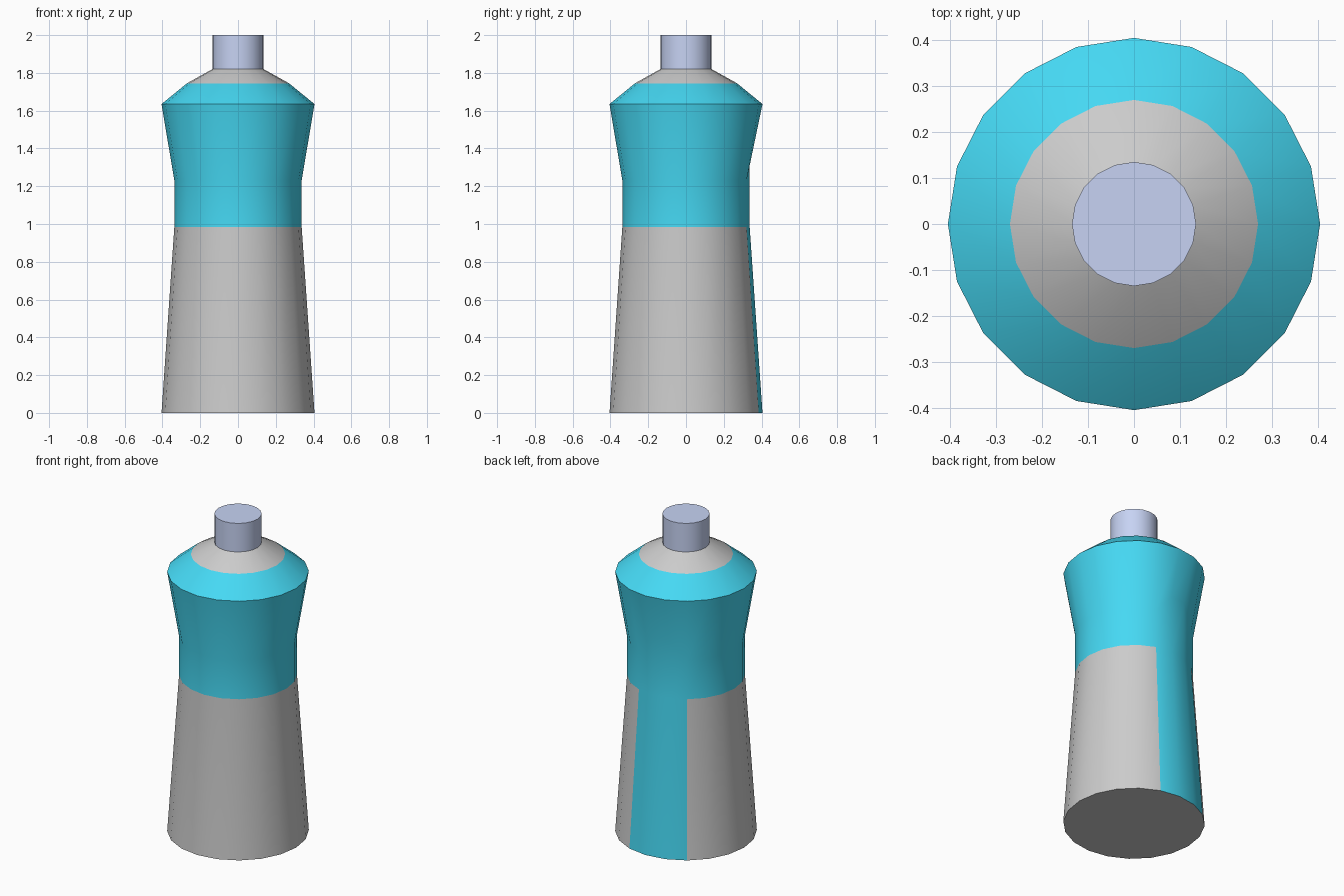
import bpy, bmesh
from math import sin, cos, radians

if "Cube" in bpy.data.objects:
    bpy.data.objects.remove(bpy.data.objects["Cube"])

SIDES = 20
STEP = 360 / SIDES
# Radius and height of each ring, from the base to the neck
PROFILE = [(0.405, 0), (0.337, 0.985), (0.337, 1.23), (0.405, 1.635), (0.27, 1.745), (0.135, 1.82)]
WAIST_RING = 2
BLUE_BANDS = (1, 2, 3)
BACK_STRIP = (4, 5, 6)       # columns of the blue strip down the back
RAISED_WAIST = (5, 6)        # waist points that sit higher on the back strip


def material(name, color):
    mat = bpy.data.materials.new(name)
    mat.diffuse_color = (*color, 1)
    mat.use_nodes = True
    mat.node_tree.nodes["Principled BSDF"].inputs["Base Color"].default_value = mat.diffuse_color
    return mat


def smooth(obj):
    bpy.ops.object.select_all(action='DESELECT')
    obj.select_set(True)
    bpy.context.view_layer.objects.active = obj
    bpy.ops.object.shade_smooth_by_angle(angle=radians(30))


blue = material("blue_plastic", (0.06, 0.69, 0.90))
lilac = material("lilac_plastic", (0.57, 0.65, 0.90))

# Bottle body: turned profile, grey by default with blue bands and back strip
bm = bmesh.new()
rings = []
for r, (radius, z) in enumerate(PROFILE):
    ring = []
    for i in range(SIDES):
        a = radians(i * STEP)
        height = 1.35 if r == WAIST_RING and i in RAISED_WAIST else z
        ring.append(bm.verts.new((radius * cos(a), radius * sin(a), height)))
    rings.append(ring)
for band, (low, high) in enumerate(zip(rings, rings[1:])):
    for i in range(SIDES):
        j = (i + 1) % SIDES
        face = bm.faces.new((low[i], low[j], high[j], high[i]))
        if band in BLUE_BANDS or (band == 0 and i in BACK_STRIP):
            face.material_index = 1
bm.faces.new(rings[0][::-1])
mesh = bpy.data.meshes.new("bottle_body")
bm.to_mesh(mesh)
bm.free()
mesh.materials.append(None)
mesh.materials.append(blue)
body = bpy.data.objects.new("bottle_body", mesh)
bpy.context.collection.objects.link(body)
smooth(body)

# Cap
bpy.ops.mesh.primitive_cylinder_add(vertices=SIDES, radius=0.135, depth=0.18, location=(0, 0, 1.91))
cap = bpy.context.object
cap.name = "cap"
cap.data.materials.append(lilac)
smooth(cap)
